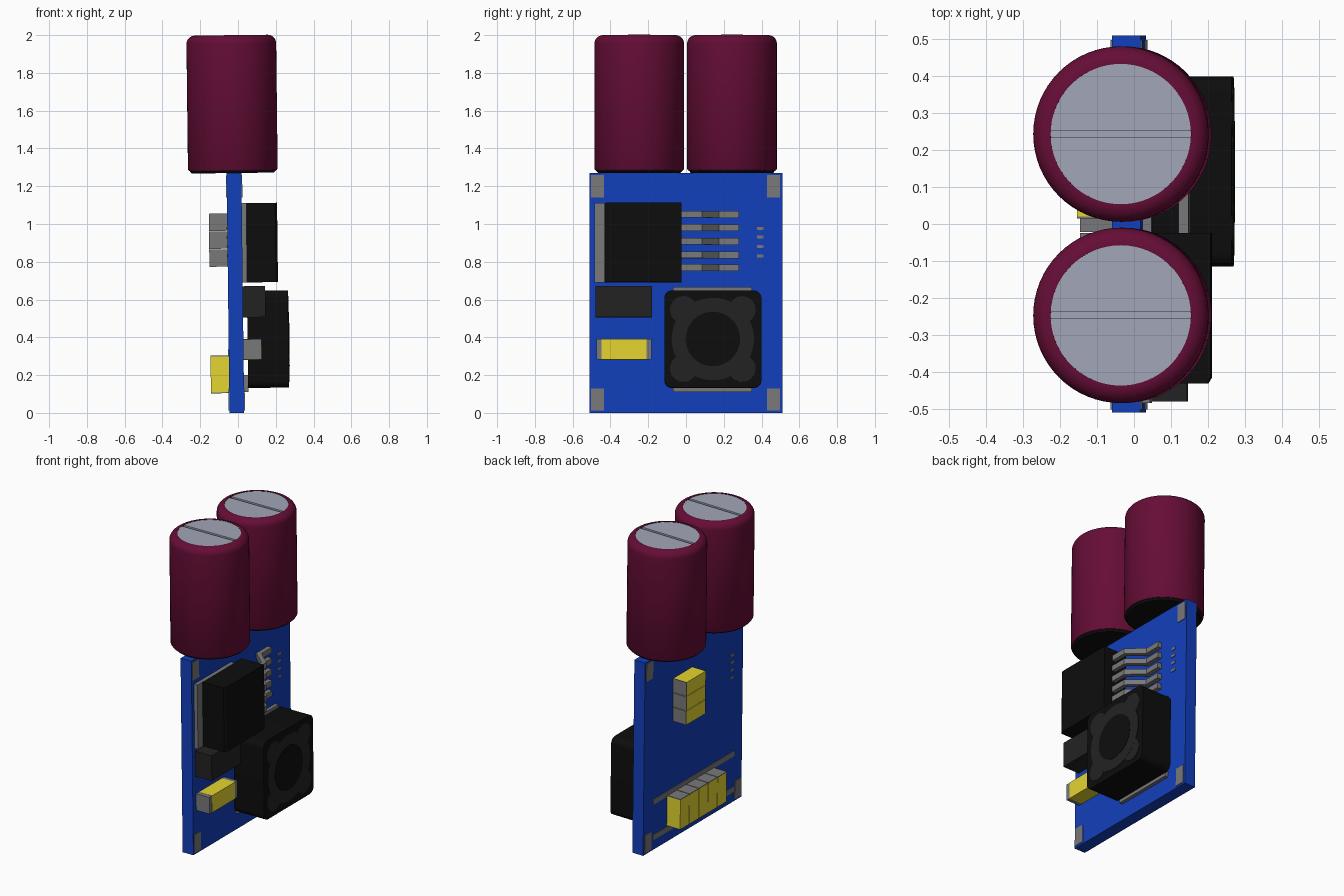
import bpy, bmesh, math
from mathutils import Matrix

if "Cube" in bpy.data.objects:
    bpy.data.objects.remove(bpy.data.objects["Cube"])

TILT = Matrix.Rotation(-0.012, 4, 'Y')   # whole board leans very slightly


def mat(name, r, g, b):
    m = bpy.data.materials.new(name)
    m.diffuse_color = (r, g, b, 1)
    m.use_nodes = True
    m.node_tree.nodes["Principled BSDF"].inputs["Base Color"].default_value = m.diffuse_color
    return m


BLUE = mat("board_blue", 0.006, 0.05, 0.50)
RED = mat("sleeve_red", 0.13, 0.004, 0.036)
YELLOW = mat("chip_yellow", 0.78, 0.66, 0.03)
METAL = mat("metal_grey", 0.19, 0.19, 0.195)
SILVER = mat("silver", 0.36, 0.38, 0.47)
BLACK = mat("black", 0.004, 0.004, 0.004)
DARK = mat("dark_grey", 0.016, 0.016, 0.017)


def finish(name, bm, material, smooth=False):
    bmesh.ops.recalc_face_normals(bm, faces=bm.faces)
    bm.transform(TILT)
    me = bpy.data.meshes.new(name)
    bm.to_mesh(me)
    bm.free()
    ob = bpy.data.objects.new(name, me)
    bpy.context.collection.objects.link(ob)
    me.materials.append(material)
    if smooth:
        bpy.ops.object.select_all(action='DESELECT')
        ob.select_set(True)
        bpy.context.view_layer.objects.active = ob
        bpy.ops.object.shade_smooth_by_angle(angle=math.radians(35))
    return ob


def box(name, x, y, z, material):
    """Box from (min, max) ranges."""
    bm = bmesh.new()
    m = Matrix.Translation([(a + b) / 2 for a, b in (x, y, z)]) @ \
        Matrix.Diagonal([b - a for a, b in (x, y, z)] + [1])
    bmesh.ops.create_cube(bm, size=1, matrix=m)
    return finish(name, bm, material)


def prism(name, pts, vec, material, smooth=False):
    """Flat outline extruded along vec."""
    bm = bmesh.new()
    f = bm.faces.new([bm.verts.new(p) for p in pts])
    r = bmesh.ops.extrude_face_region(bm, geom=[f], use_keep_orig=True)
    bmesh.ops.translate(bm, vec=vec, verts=[v for v in r["geom"] if isinstance(v, bmesh.types.BMVert)])
    return finish(name, bm, material, smooth)


def lathe(name, profile, cx, cy, material):
    """Profile of (radius, z) spun around a vertical axis."""
    bm = bmesh.new()
    vs = [bm.verts.new((cx + r, cy, z)) for r, z in profile]
    es = [bm.edges.new(p) for p in zip(vs, vs[1:])]
    bmesh.ops.spin(bm, geom=vs + es, cent=(cx, cy, 0), axis=(0, 0, 1), angle=2 * math.pi, steps=64)
    bmesh.ops.remove_doubles(bm, verts=bm.verts, dist=1e-5)
    return finish(name, bm, material, True)


# Circuit board
FX, BX = 0.033, -0.045
box("board", (BX, FX), (-0.51, 0.51), (0, 1.27), BLUE)

# Solder pads and vias on both faces
for face, x in (("front", (FX, FX + 0.004)), ("back", (BX - 0.004, BX))):
    for y in ((-0.503, -0.435), (0.43, 0.498)):
        for z in ((0.012, 0.13), (1.14, 1.258)):
            box(face + "_corner_pad", x, y, z, METAL)
    s = 1 if face == "front" else -1
    for z in (0.83, 0.88, 0.93, 0.977):
        box(face + "_via", x, sorted((s * 0.375, s * 0.41)), (z - 0.008, z + 0.008), METAL)
for z in ((0.065, 0.1), (0.3, 0.335)):
    box("back_rail", (BX - 0.004, BX), (-0.43, 0.415), z, METAL)

# Two electrolytic capacitors
CX, R = -0.012, 0.2375
for cy in (-0.2475, 0.2435):
    arc = [(R - 0.045 + 0.045 * math.cos(a), 1.955 + 0.045 * math.sin(a))
           for a in (i * math.pi / 16 for i in range(9))]
    lathe("capacitor_sleeve", [(R - 0.025, 1.283), (R - 0.006, 1.283), (R, 1.292)] + arc
          + [(0.19, 2.0), (0.19, 1.98)], CX, cy, RED)
    lathe("capacitor_base", [(0, 1.27), (R - 0.02, 1.27), (R - 0.008, 1.284), (0, 1.29)], CX, cy, BLACK)
    lathe("capacitor_groove_floor", [(0, 1.982), (0.19, 1.982)], CX, cy, SILVER)
    for s in (-1, 1):   # half discs leave the vent groove between them
        a0 = math.asin(0.009 / 0.19)
        pts = [(CX + 0.19 * math.cos(a), cy + s * 0.19 * math.sin(a), 1.98)
               for a in (a0 + (math.pi - 2 * a0) * i / 32 for i in range(33))]
        prism("capacitor_top", pts, (0, 0, 0.018), SILVER)

# Regulator: tab, body and bent leads
box("regulator_tab", (FX, 0.057), (-0.485, -0.1), (0.69, 1.11), METAL)
prism("regulator_body", [(0.055, -0.432, 0.69), (0.21, -0.432, 0.69), (0.22, -0.415, 0.69),
                         (0.22, -0.025, 0.69), (0.055, -0.025, 0.69)], (0, 0, 0.42), BLACK)
LEAD = [(0.16, -0.04), (0.16, 0.085), (0.062, 0.175), (0.062, 0.28),
        (FX, 0.28), (FX, 0.16), (0.133, 0.07), (0.133, -0.04)]
for z in (0.768, 0.835, 0.907, 0.98, 1.05):
    prism("regulator_lead", [(x, y, z - 0.018) for x, y in LEAD], (0, 0, 0.036), METAL)

# Diode and front ceramic chip
box("diode", (FX, 0.152), (-0.48, -0.18), (0.505, 0.67), DARK)
box("front_chip_body", (FX, 0.13), (-0.447, -0.21), (0.28, 0.39), YELLOW)
for y in ((-0.475, -0.447), (-0.21, -0.183)):
    box("front_chip_end", (FX, 0.129), y, (0.281, 0.389), METAL)

# Inductor: rounded housing
IY, IZ, H, C = 0.142, 0.388, 0.257, 0.04
pts = []
for k, (sy, sz) in enumerate(((1, 1), (-1, 1), (-1, -1), (1, -1))):
    for i in range(9):
        a = math.pi / 2 * (k + i / 8)
        pts.append((0.055, IY + sy * (H - C) + C * math.cos(a), IZ + sz * (H - C) + C * math.sin(a)))
housing = prism("inductor_housing", pts, (0.217, 0, 0), BLACK, True)
for z in ((0.11, 0.2), (0.58, 0.665)):
    box("inductor_terminal", (FX, 0.056), (-0.07, 0.35), z, METAL)


def disc(name, y, z, r, x0, x1, material, n=48):
    return prism(name, [(x0, y + r * math.cos(2 * math.pi * i / n), z + r * math.sin(2 * math.pi * i / n))
                        for i in range(n)], (x1 - x0, 0, 0), material, True)


# Inductor face: core disc, corner lobes and dark winding centre
disc("inductor_core", IY, IZ, 0.218, 0.26, 0.275, DARK)
for sy in (-1, 1):
    for sz in (-1, 1):
        disc("inductor_lobe", IY + sy * 0.155, IZ + sz * 0.155, 0.072, 0.26, 0.2745, DARK, 32)
disc("inductor_centre", IY, IZ, 0.144, 0.26, 0.277, BLACK)

# Back chips: a stack of three lying along y
XB = (-0.142, BX)
for i in range(3):
    z = (0.775 + i * 0.095, 0.866 + i * 0.095)
    box("stack_chip_body", XB, (0.02, 0.21), z, YELLOW)
    for y in ((0.015, 0.02), (0.21, 0.215)):
        box("stack_chip_end", XB, y, z, METAL)

# Back chips: a row of five standing upright
for i in range(5):
    y = (-0.215 + i * 0.097, -0.122 + i * 0.097)
    box("row_chip_body", XB, y, (0.11, 0.3), YELLOW)
    for z in ((0.105, 0.11), (0.3, 0.305)):
        box("row_chip_end", XB, y, z, METAL)
